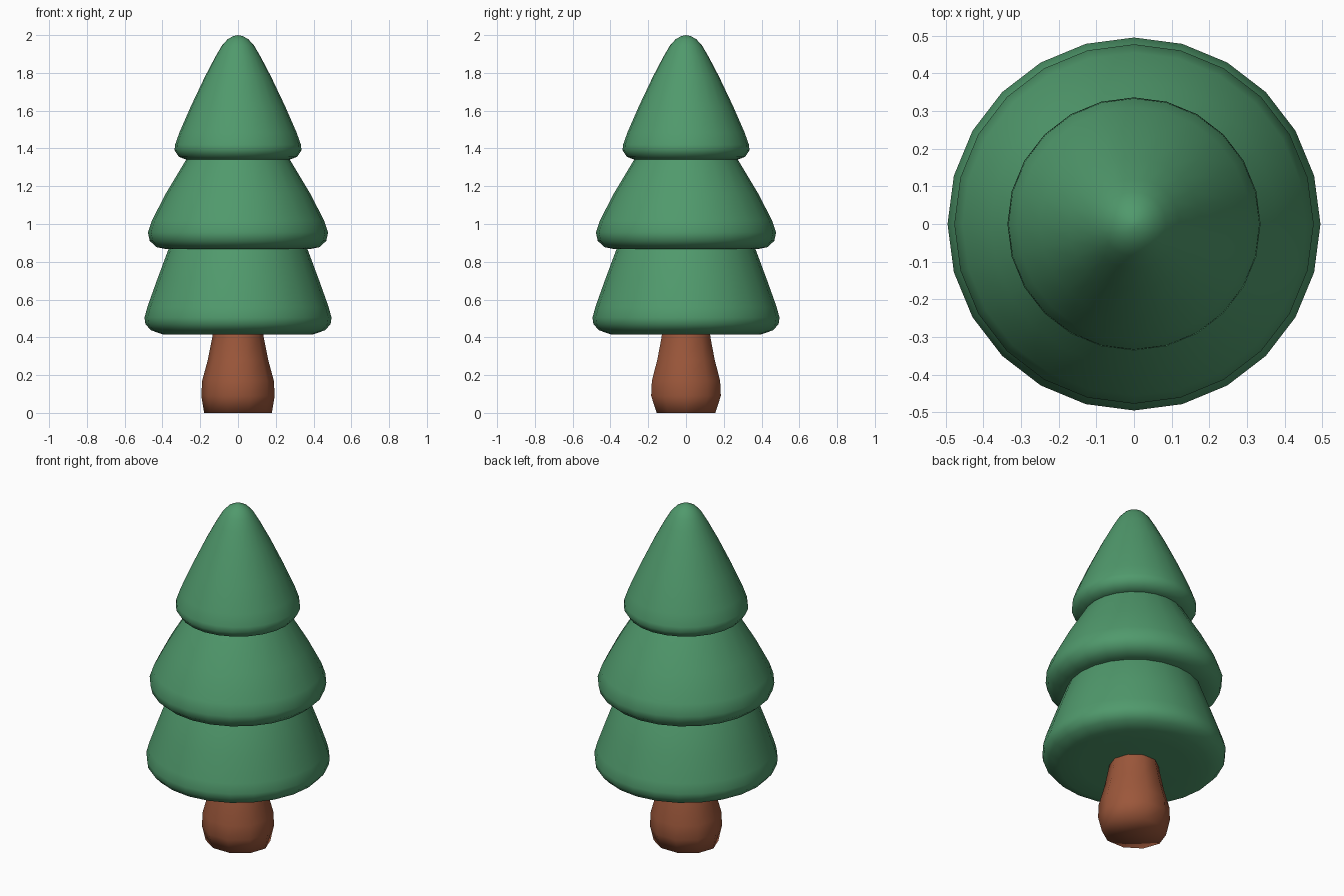
import bpy, bmesh, math

if "Cube" in bpy.data.objects:
    bpy.data.objects.remove(bpy.data.objects["Cube"])


def material(name, rgb):
    m = bpy.data.materials.new(name)
    m.diffuse_color = (*rgb, 1.0)
    m.use_nodes = True
    m.node_tree.nodes["Principled BSDF"].inputs["Base Color"].default_value = m.diffuse_color
    return m


def lathe(name, profile, sides, mat):
    """Revolve (radius, z) points, bottom to top, into a smooth closed solid.
    An optional third value squashes that ring in y."""
    bm = bmesh.new()
    rings = []
    for point in profile:
        r, z = point[:2]
        sy = point[2] if len(point) > 2 else 1.0
        angles = [2 * math.pi * i / sides for i in range(sides)]
        rings.append([bm.verts.new((r * math.cos(a), sy * r * math.sin(a), z)) for a in angles])
    for low, high in zip(rings, rings[1:]):
        for i in range(sides):
            j = (i + 1) % sides
            bm.faces.new((low[i], low[j], high[j], high[i]))
    # fan caps at both ends
    for ring, z, flip in ((rings[0], profile[0][1], True), (rings[-1], profile[-1][1], False)):
        c = bm.verts.new((0, 0, z + (0 if flip else 0.002)))
        for i in range(sides):
            j = (i + 1) % sides
            bm.faces.new((ring[j], ring[i], c) if flip else (ring[i], ring[j], c))
    for f in bm.faces:
        f.smooth = True
    mesh = bpy.data.meshes.new(name)
    bm.to_mesh(mesh)
    bm.free()
    mesh.materials.append(mat)
    obj = bpy.data.objects.new(name, mesh)
    bpy.context.collection.objects.link(obj)
    return obj


green = material("leaf green", (0.08, 0.32, 0.15))
brown = material("bark brown", (0.33, 0.095, 0.043))

# Trunk, flared towards the base
lathe("trunk", [(0.179, 0.0, 0.91), (0.194, 0.09), (0.19, 0.17), (0.16, 0.28),
                (0.136, 0.40), (0.13, 0.45)], 10, brown)

# Three foliage tiers with rounded lower rims
lathe("lower_foliage", [(0.28, 0.414), (0.40, 0.416), (0.462, 0.438), (0.49, 0.47),
                        (0.495, 0.505), (0.48, 0.56), (0.43, 0.70),
                        (0.365, 0.875), (0.33, 0.93)], 24, green)
lathe("middle_foliage", [(0.28, 0.87), (0.38, 0.867), (0.43, 0.877), (0.467, 0.91),
                         (0.477, 0.955), (0.455, 1.02), (0.38, 1.165),
                         (0.275, 1.34), (0.24, 1.39)], 24, green)
lathe("top_foliage", [(0.20, 1.34), (0.27, 1.34), (0.312, 1.355), (0.336, 1.39),
                      (0.333, 1.42), (0.31, 1.485), (0.25, 1.622), (0.175, 1.78),
                      (0.12, 1.885), (0.085, 1.945), (0.055, 1.978), (0.025, 1.995),
                      (0.01, 1.998)], 24, green)
